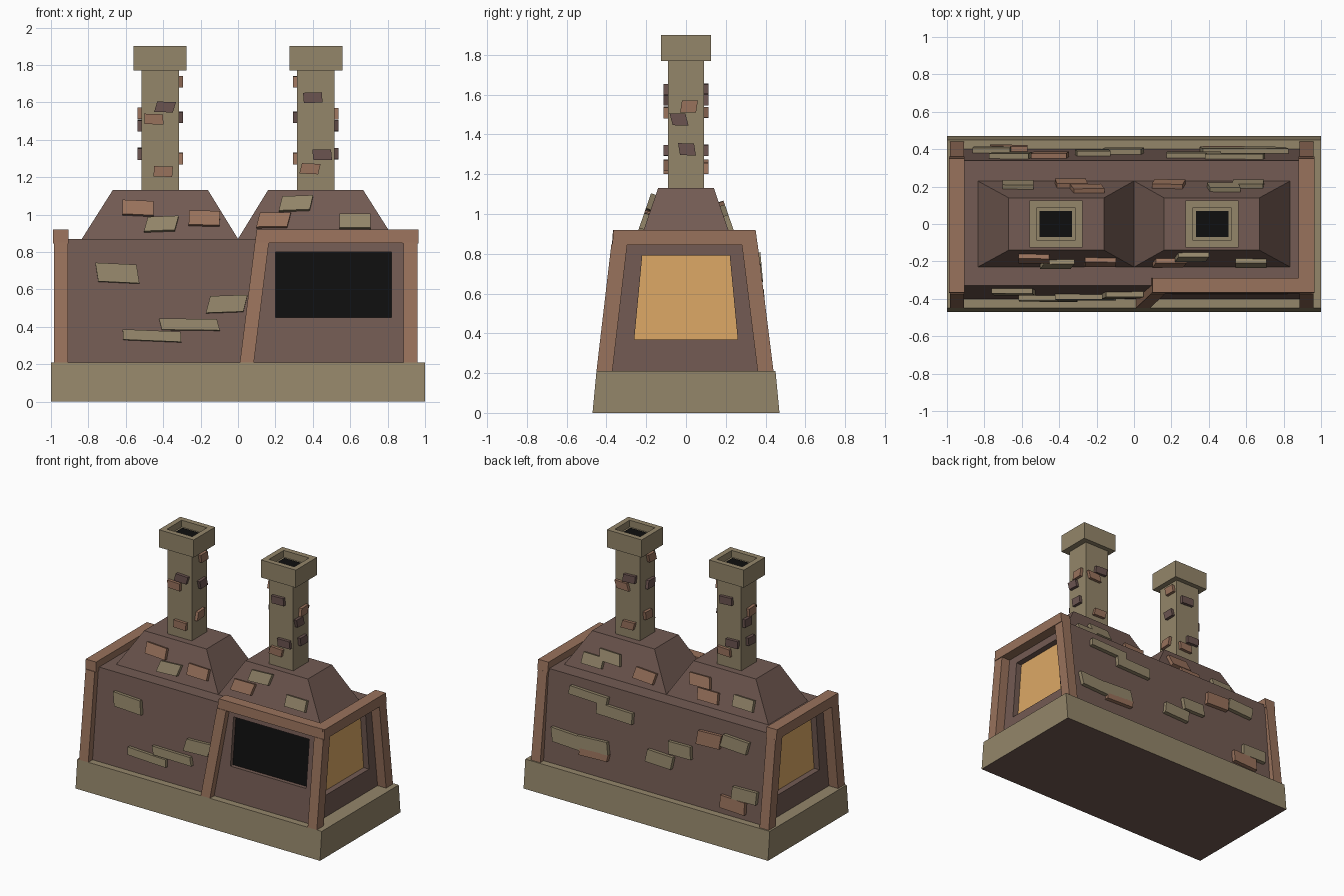
import bpy, bmesh, random
from mathutils import Vector, Matrix

if "Cube" in bpy.data.objects:
    bpy.data.objects.remove(bpy.data.objects["Cube"])

random.seed(4)


def material(name, hex_code):
    rgb = [int(hex_code[i:i + 2], 16) / 255 for i in (0, 2, 4)]
    m = bpy.data.materials.new(name)
    m.diffuse_color = [((c + 0.055) / 1.055) ** 2.4 for c in rgb] + [1]
    m.use_nodes = True
    m.node_tree.nodes["Principled BSDF"].inputs["Base Color"].default_value = m.diffuse_color
    return m


TAN = material("tan_stone", "94866A")
BROWN = material("brown_wall", "735B53")
RED = material("red_clay", "99725C")
DARK = material("dark_brick", "6B5450")
GLOW = material("warm_glow", "DDA966")
BLACK = material("black", "0F0F0F")


def finish(name, bm, mat):
    bmesh.ops.recalc_face_normals(bm, faces=bm.faces)
    me = bpy.data.meshes.new(name)
    bm.to_mesh(me)
    bm.free()
    ob = bpy.data.objects.new(name, me)
    bpy.context.collection.objects.link(ob)
    if mat:
        me.materials.append(mat)
    return ob


def block(name, mat, z0, low, z1, high=None, hole=None):
    """Tapered box: low/high are (x0, x1, y0, y1); hole = (rim, depth) in the top."""
    bm = bmesh.new()
    rings = []
    for z, (x0, x1, y0, y1) in ((z0, low), (z1, high or low)):
        rings.append([bm.verts.new(p) for p in
                      ((x0, y0, z), (x1, y0, z), (x1, y1, z), (x0, y1, z))])
    a, b = rings
    bm.faces.new(a[::-1])
    top = bm.faces.new(b)
    for i in range(4):
        j = (i + 1) % 4
        bm.faces.new((a[i], a[j], b[j], b[i]))
    if hole:
        bm.normal_update()
        bmesh.ops.inset_individual(bm, faces=[top], thickness=hole[0])
        pit = bmesh.ops.extrude_face_region(bm, geom=[top])["geom"]
        bmesh.ops.translate(bm, vec=(0, 0, -hole[1]),
                            verts=[v for v in pit if isinstance(v, bmesh.types.BMVert)])
        bmesh.ops.delete(bm, geom=[f for f in [top] if f.is_valid], context="FACES")
    return finish(name, bm, mat)


def brick(pos, normal, w, h, mat, out):
    """Skewed brick half sunk in a wall, facing along normal."""
    n = Vector(normal).normalized()
    u = Vector((0, 0, 1)).cross(n).normalized()
    v = n.cross(u)
    shear, lift = random.uniform(-0.3, 0.3), random.uniform(-0.06, 0.06)
    bm = bmesh.new()
    bmesh.ops.create_cube(bm, size=1)
    for p in bm.verts:
        a, b, c = p.co
        p.co = Vector(pos) + u * (a * w + b * h * shear) + v * (b * h + a * w * lift) + n * (c * 2 * out)
    finish("brick", bm, mat)


# stone base with a dark underside
base = block("stone_base", TAN, 0, (-1, 1, -0.47, 0.47), 0.21, (-1, 1, -0.45, 0.45))
base.data.materials.append(BROWN)
for f in base.data.polygons:
    if f.normal.z < -0.9:
        f.material_index = 1

# main wall block with recessed windows
walls = block("walls", BROWN, 0.21, (-0.91, 0.89, -0.40, 0.40), 0.87, (-0.91, 0.89, -0.33, 0.34))


def recess(name, mat, z0, low, z1, high, push):
    """Cut an opening, then put a pane at the bottom of it."""
    cutter = block(name + "_cutter", None, z0, low, z1, high)
    cutter.hide_render = True
    cutter.hide_set(True)
    m = walls.modifiers.new(name, "BOOLEAN")
    m.operation, m.object, m.solver = "DIFFERENCE", cutter, "EXACT"
    block(name, mat, z0, push(low), z1, push(high))


recess("front_opening", BLACK, 0.45, (0.2, 0.82, -0.6, -0.34), 0.80, (0.2, 0.82, -0.6, -0.303),
       lambda r: (r[0], r[1], r[3] - 0.006, r[3] + 0.01))
recess("right_window", GLOW, 0.37, (0.84, 1.1, -0.26, 0.26), 0.79, (0.84, 1.1, -0.22, 0.22),
       lambda r: (r[0] - 0.01, r[0] + 0.006, r[2], r[3]))
recess("left_window", GLOW, 0.37, (-1.1, -0.86, -0.26, 0.26), 0.79, (-1.1, -0.86, -0.22, 0.22),
       lambda r: (r[1] - 0.006, r[1] + 0.01, r[2], r[3]))

# clay corner posts and beams
for side, x0, x1 in (("left", -0.985, -0.91), ("right", 0.885, 0.96)):
    block(side + "_front_post", RED, 0.21, (x0, x1, -0.45, -0.37), 0.85, (x0, x1, -0.375, -0.295))
    block(side + "_back_post", RED, 0.21, (x0, x1, 0.36, 0.44), 0.85, (x0, x1, 0.28, 0.36))
    block(side + "_beam", RED, 0.845, (x0 - 0.005, x1 + 0.005, -0.37, 0.36), 0.92,
          (x0 - 0.005, x1 + 0.005, -0.365, 0.35))
block("slanted_post", RED, 0.21, (0.01, 0.085, -0.45, -0.37), 0.85, (0.09, 0.165, -0.375, -0.295))
block("front_beam", RED, 0.848, (0.09, 0.95, -0.372, -0.29), 0.919, (0.1, 0.95, -0.367, -0.29))

# two hipped roofs, each with a chimney
for side, s in (("left", -1), ("right", 1)):
    def span(a, b, y):
        return (min(s * a, s * b), max(s * a, s * b), -y, y)
    block(side + "_roof", BROWN, 0.87, span(0, 0.835, 0.23), 1.13, span(0.16, 0.67, 0.14))
    block(side + "_chimney", TAN, 1.13, span(0.315, 0.515, 0.09), 1.77)
    block(side + "_chimney_cap", TAN, 1.77, span(0.275, 0.56, 0.125), 1.9, hole=(0.055, 0.05))
    block(side + "_flue", BLACK, 1.84, span(0.331, 0.504, 0.069), 1.855)

# wall bricks: x, z, width, height, colour
for x, z, w, h, m in ((-0.645, 0.685, 0.22, 0.1, TAN), (-0.46, 0.35, 0.31, 0.055, TAN),
                      (-0.26, 0.41, 0.31, 0.06, TAN), (-0.06, 0.52, 0.2, 0.09, TAN)):
    brick((x, -0.40 + (z - 0.21) * 0.106, z), (0, -1, 0.106), w, h, m, 0.028)
for x, z, w, h, m in ((0.54, 0.77, 0.31, 0.06, TAN), (0.32, 0.7, 0.29, 0.08, TAN),
                      (0.70, 0.42, 0.23, 0.1, TAN), (0.48, 0.43, 0.24, 0.09, TAN),
                      (0.47, 0.365, 0.23, 0.05, RED), (-0.06, 0.47, 0.21, 0.09, TAN),
                      (-0.22, 0.575, 0.18, 0.09, TAN), (-0.45, 0.71, 0.19, 0.1, RED),
                      (-0.66, 0.73, 0.21, 0.09, TAN), (-0.76, 0.39, 0.2, 0.09, TAN),
                      (-0.67, 0.30, 0.2, 0.09, RED)):
    brick((x, 0.40 - (z - 0.21) * 0.091, z), (0, 1, 0.091), w, h, m, 0.028)

# roof bricks: facing, x, z, colour
for d, x, z, m in ((-1, -0.535, 1.03, RED), (-1, -0.41, 0.945, TAN), (-1, -0.18, 0.975, RED),
                   (-1, 0.19, 0.965, RED), (-1, 0.31, 1.055, TAN), (-1, 0.625, 0.96, TAN),
                   (1, 0.61, 0.95, TAN), (1, 0.48, 1.0, TAN), (1, 0.185, 0.95, RED),
                   (1, -0.25, 1.02, RED), (1, -0.335, 0.94, RED), (1, -0.62, 0.96, TAN)):
    brick((x, d * (0.23 - (z - 0.87) * 0.346), z), (0, d, 0.346), 0.165, 0.08, m, 0.025)

# chimney bricks: the set repeats turned half way round the centre
for t in (1, -1):
    for x, z, m in ((-0.39, 1.575, DARK), (-0.45, 1.51, RED), (-0.4, 1.23, RED),
                    (0.4, 1.625, DARK), (0.45, 1.32, DARK), (0.385, 1.245, RED)):
        brick((t * x, -t * 0.09, z), (0, -t, 0), 0.1, 0.055, m, 0.022)
    for x, d, y, z, m in ((0.515, 1, -0.035, 1.475, DARK), (0.515, 1, 0.015, 1.54, RED),
                          (0.515, 1, 0.005, 1.325, DARK), (-0.315, 1, 0.03, 1.71, RED),
                          (-0.315, 1, 0.02, 1.52, DARK), (-0.315, 1, -0.01, 1.3, RED)):
        brick((t * x, t * y, z), (t * d, 0, 0), 0.08, 0.06, m, 0.022)
